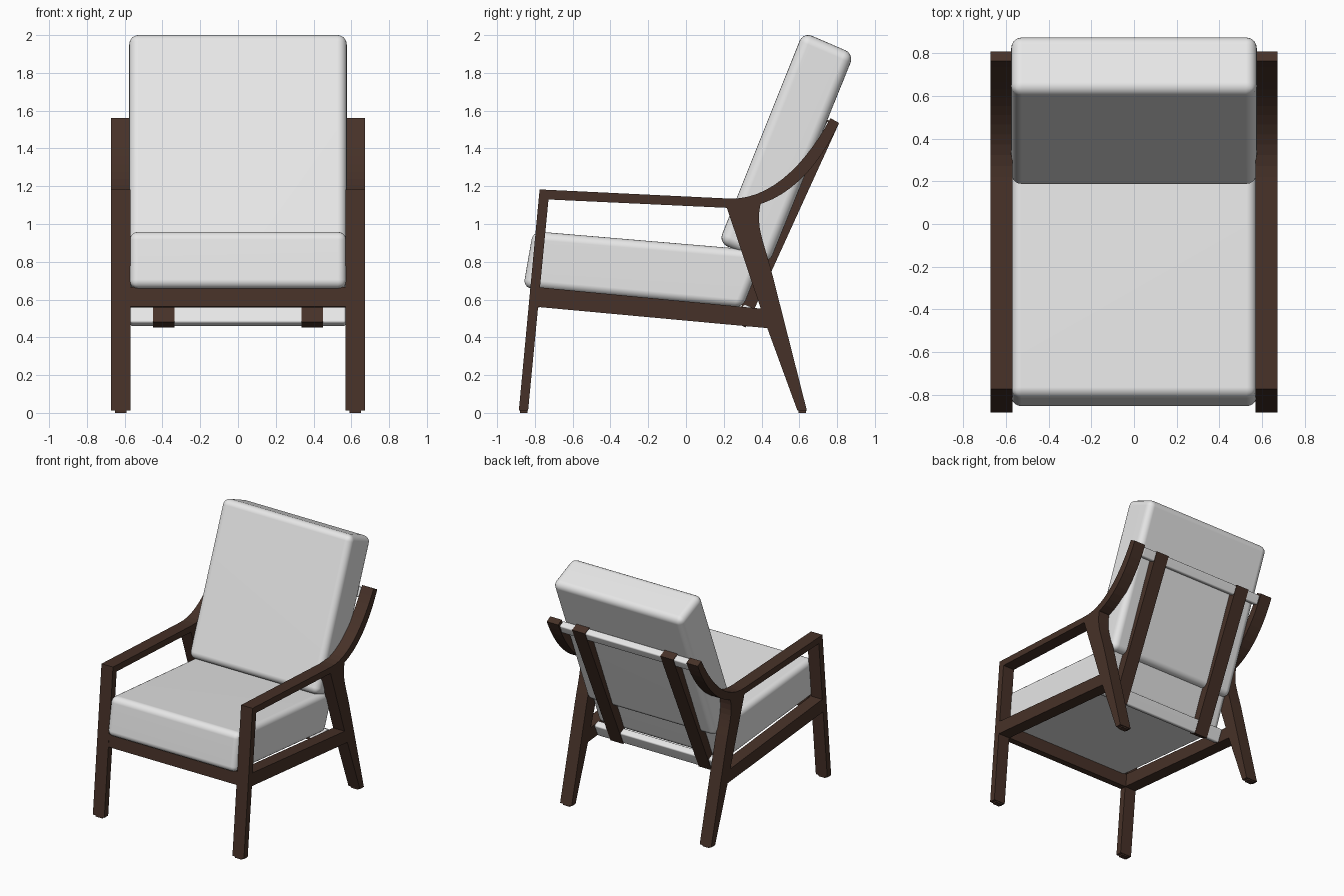
import bpy, bmesh
from mathutils import Vector
from mathutils.geometry import interpolate_bezier

if "Cube" in bpy.data.objects:
    bpy.data.objects.remove(bpy.data.objects["Cube"])


def material(name, rgb):
    m = bpy.data.materials.new(name)
    m.use_nodes = True
    colour = (*rgb, 1)
    m.diffuse_color = colour
    m.node_tree.nodes["Principled BSDF"].inputs["Base Color"].default_value = colour
    return m


WOOD = material("dark walnut", (0.062, 0.031, 0.021))
FABRIC = material("light grey fabric", (0.8, 0.8, 0.8))


def prism(name, profile, x0, x1, mat, mirror=False, radius=0, segments=4):
    """Extrude a (y, z) profile from x0 to x1, optionally rounded and mirrored."""
    bm = bmesh.new()
    face = bm.faces.new([bm.verts.new((x0, y, z)) for y, z in profile])
    ext = bmesh.ops.extrude_face_region(bm, geom=[face])["geom"]
    moved = [v for v in ext if isinstance(v, bmesh.types.BMVert)]
    bmesh.ops.translate(bm, verts=moved, vec=(x1 - x0, 0, 0))
    if radius:
        bmesh.ops.bevel(bm, geom=bm.edges[:], offset=radius, segments=segments,
                        profile=0.5, affect='EDGES', clamp_overlap=True)
    bmesh.ops.recalc_face_normals(bm, faces=bm.faces)
    mesh = bpy.data.meshes.new(name)
    bm.to_mesh(mesh)
    bm.free()
    mesh.materials.append(mat)
    obj = bpy.data.objects.new(name, mesh)
    bpy.context.collection.objects.link(obj)
    if radius:
        bpy.ops.object.select_all(action='DESELECT')
        obj.select_set(True)
        bpy.context.view_layer.objects.active = obj
        bpy.ops.object.shade_smooth_by_angle(angle=0.7)
        obj.modifiers.new("soft normals", 'WEIGHTED_NORMAL').keep_sharp = True
    if mirror:
        obj.modifiers.new("mirror", 'MIRROR')
    return obj


def bezier(a, b, c, d, count=14):
    pts = interpolate_bezier(*(Vector((*p, 0)) for p in (a, b, c, d)), count)
    return [(p.x, p.y) for p in pts]


INNER, OUTER = 0.57, 0.672

# Side frames: legs, seat rail and the armrest sweeping up at the back
prism("front_leg", [(-.885, .012), (-.836, .012), (-.728, 1.13), (-.775, 1.183)],
      INNER, OUTER, WOOD, mirror=True)

leg_curve = bezier((.45, .76), (.40, .94), (.37, .99), (.395, 1.11), 8)
prism("back_leg", [(.215, 1.09), (.43, .45), (.59, .012), (.64, .012)] + leg_curve,
      INNER, OUTER, WOOD, mirror=True)

prism("side_rail", [(-.83, .565), (.44, .448), (.47, .545), (-.81, .668)],
      INNER, OUTER, WOOD, mirror=True)

arm_top = bezier((.22, 1.135), (.45, 1.12), (.64, 1.33), (.765, 1.56))
arm_under = bezier((.81, 1.535), (.70, 1.29), (.50, 1.07), (.23, 1.085))
prism("armrest", [(-.775, 1.183)] + arm_top + arm_under + [(-.732, 1.13)],
      INNER, OUTER, WOOD, mirror=True)

# Glides under the legs
for label, y in (("front", -.86), ("back", .615)):
    prism(label + "_foot", [(y - .02, 0), (y + .02, 0), (y + .02, .02), (y - .02, .02)],
          .59, .65, WOOD, mirror=True)

# Front crossrail
prism("front_rail", [(-.832, .562), (-.775, .557), (-.765, .66), (-.822, .666)],
      -INNER, INNER, WOOD)

# Tilted back frame, measured along and behind the slats
BASE = Vector((.317, .452))
ALONG = Vector((.415, .91))
BEHIND = Vector((.91, -.415))


def tilted(s0, s1, t0, t1):
    return [BASE + ALONG * s + BEHIND * t
            for s, t in ((s0, t0), (s1, t0), (s1, t1), (s0, t1))]


prism("back_slat", tilted(0, 1.18, -.068, 0), .335, .45, WOOD, mirror=True)
for name, s0, s1 in (("lower_back_bar", .002, .11), ("upper_back_bar", 1.1, 1.176)):
    prism(name, tilted(s0, s1, -.062, -.004), -INNER, INNER, FABRIC,
          radius=.012, segments=3)

# Cushions
prism("seat_cushion", [(-.862, .662), (.30, .556), (.42, .858), (-.81, .962)],
      -.574, .574, FABRIC, radius=.045, segments=5)
prism("back_cushion", [(.173, .90), (.44, .79), (.89, 1.9), (.62, 2.016)],
      -.576, .576, FABRIC, radius=.05, segments=5)
